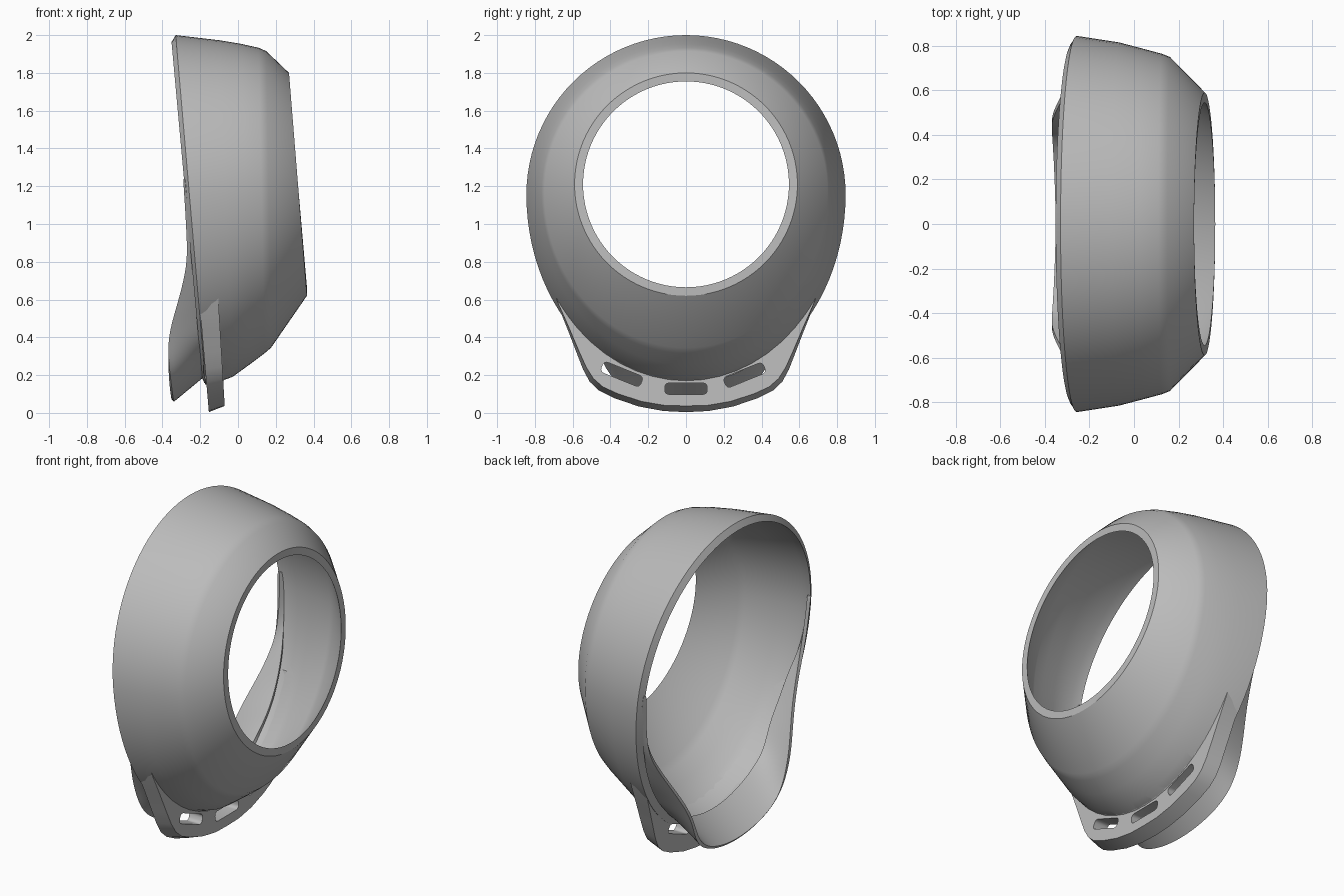
import bpy, bmesh, math
from mathutils import Vector

cube = bpy.data.objects.get("Cube")
if cube:
    bpy.data.objects.remove(cube, do_unlink=True)

grey = bpy.data.materials.new("plain grey")
grey.use_nodes = True
COLOUR = (0.5, 0.5, 0.5, 1)
grey.diffuse_color = COLOUR
grey.node_tree.nodes["Principled BSDF"].inputs["Base Color"].default_value = COLOUR


def make_object(name, bm):
    bmesh.ops.recalc_face_normals(bm, faces=bm.faces)
    mesh = bpy.data.meshes.new(name)
    bm.to_mesh(mesh)
    bm.free()
    mesh.materials.append(grey)
    obj = bpy.data.objects.new(name, mesh)
    bpy.context.collection.objects.link(obj)
    return obj


def grid(bm, rows, wrap_rows=False, wrap_cols=False):
    """Skin a list of point rows with quads."""
    verts = [[bm.verts.new(p) for p in row] for row in rows]
    n, m = len(rows), len(rows[0])
    for i in range(n if wrap_rows else n - 1):
        for j in range(m if wrap_cols else m - 1):
            a, b = verts[i], verts[(i + 1) % n]
            k = (j + 1) % m
            bm.faces.new((a[j], a[k], b[k], b[j]))
    return verts


def mirrored(half):
    """Half a row, starting on the centre line, made whole in y."""
    return [Vector((x, -y, z)) for x, y, z in reversed(half[1:])] + [Vector(p) for p in half]


def lower_egg(angle, width, depth):
    """Point on the lower half of the body's outline, angle from the bottom."""
    return width * math.sin(angle), 1.155 - depth * math.cos(angle)


def egg(station, count=96):
    """Round above, stretched below, lying in a tilted plane."""
    xt, zt, xb, zb, w = station
    zc = zt - w
    ring = []
    for i in range(count):
        a = 2 * math.pi * i / count
        c = math.cos(a)
        z = zc + c * (w if c > 0 else zc - zb)
        x = xb + (xt - xb) * (z - zb) / (zt - zb)
        ring.append(Vector((x, w * math.sin(a), z)))
    return ring


# Shell: x top, z top, x bottom, z bottom, half width
outer = [
    (-0.33, 2.00, -0.17, 0.14, 0.845),
    (-0.10, 1.973, -0.03, 0.19, 0.816),
    (0.02, 1.953, 0.06, 0.255, 0.788),
    (0.11, 1.933, 0.14, 0.315, 0.765),
    (0.15, 1.915, 0.175, 0.345, 0.75),
    (0.27, 1.80, 0.365, 0.62, 0.59),
]
# Inside wall, ending in a bevelled lip at the rim
inner = [
    (0.27, 1.755, 0.365, 0.665, 0.545),
    (0.138, 1.882, 0.16, 0.383, 0.717),
    (0.10, 1.90, 0.125, 0.352, 0.732),
    (0.015, 1.92, 0.05, 0.292, 0.755),
    (-0.10, 1.94, -0.03, 0.227, 0.783),
    (-0.287, 1.968, -0.125, 0.178, 0.815),
    (-0.352, 1.963, -0.19, 0.185, 0.805),
]
bm = bmesh.new()
grid(bm, [egg(s) for s in outer + inner], wrap_rows=True, wrap_cols=True)
shell = make_object("shell", bm)

# Strap tab: slanted outer edge, front face, and a fillet running up the shell
outline = [(0, 0.004), (0.12, 0.01), (0.25, 0.034), (0.38, 0.078), (0.46, 0.118),
           (0.51, 0.165), (0.545, 0.23), (0.58, 0.32), (0.63, 0.45), (0.68, 0.575),
           (0.712, 0.69)]
tab_rows = [[] for _ in range(5)]
for i, (y, z) in enumerate(outline):
    t = i / (len(outline) - 1)
    a = math.radians(63) * t
    fade = 1 - t
    yf, zf = y - 0.02 * min(1, 4 * t) * min(1, 2 * fade), z + 0.033 * fade
    foot = lower_egg(a, 0.825, 0.985)
    wall = lower_egg(a, 0.785, 0.925)
    root = lower_egg(a, 0.825, 0.985)

    def front(h):
        return -0.068 - 0.06 * h

    def back(h):
        return -0.154 - 0.085 * h

    points = [(back(z), y, z), (front(zf), yf, zf), (front(foot[1]), *foot),
              (front(wall[1]) + 0.07, *wall), (back(root[1]), *root)]
    for row, p in zip(tab_rows, points):
        row.append(p)
bm = bmesh.new()
verts = grid(bm, [mirrored(r) for r in tab_rows], wrap_rows=True)
for end in (0, -1):
    bm.faces.new([row[end] for row in verts])
tab = make_object("strap_tab", bm)

# Rear flap: flares backwards below, thins to a narrow lip up the sides,
# and leaves a slit where it stands off the rim
edge = [(-0.345, 0, 0.062), (-0.348, 0.14, 0.075), (-0.354, 0.29, 0.118), (-0.363, 0.405, 0.20),
        (-0.373, 0.46, 0.35), (-0.354, 0.515, 0.47), (-0.306, 0.60, 0.62),
        (-0.268, 0.70, 0.78), (-0.262, 0.76, 0.92), (-0.275, 0.79, 1.15),
        (-0.282, 0.793, 1.24)]
angles = [0, 10, 20, 29, 37, 46, 56, 67, 76, 90, 95]
base = []
for d in angles:
    stand_off = 0.03 if 45 < d < 70 else 0
    y, z = lower_egg(math.radians(d), 0.815 - stand_off, 0.955 - stand_off)
    base.append((-0.16 - 0.09 * z + stand_off, y, z))
middle = [tuple((Vector(p) + Vector(q)) / 2) for p, q in zip(base, edge)]
bm = bmesh.new()
grid(bm, [mirrored(r) for r in (base, middle, edge)])
flap = make_object("rear_flap", bm)
smooth = flap.modifiers.new("smooth", 'SUBSURF')
smooth.levels = smooth.render_levels = 2
thick = flap.modifiers.new("thick", 'SOLIDIFY')
thick.thickness = 0.02
thick.offset = 0

# Slot cutters: rounded bars running front to back
cutters = []
for y, z, tilt, x0 in ((-0.34, 0.205, -22, -0.222), (0, 0.128, 0, -0.21), (0.31, 0.20, 22, -0.222)):
    bm = bmesh.new()
    bmesh.ops.create_cube(bm, size=1)
    x1 = -0.03
    bmesh.ops.scale(bm, vec=(x1 - x0, 0.225, 0.06), verts=bm.verts)
    along = [e for e in bm.edges if abs((e.verts[0].co - e.verts[1].co).x) > 0.1]
    bmesh.ops.bevel(bm, geom=along, offset=0.022, segments=4, profile=0.5, affect='EDGES')
    cutter = make_object("slot_cutter", bm)
    cutter.location = ((x0 + x1) / 2, y, z)
    cutter.rotation_euler.x = math.radians(tilt)
    cutter.hide_render = True
    cutters.append(cutter)

# Cut the slots, then shade
for obj in (shell, tab, flap):
    for cutter in cutters:
        cut = obj.modifiers.new("slot", 'BOOLEAN')
        cut.operation = 'DIFFERENCE'
        cut.solver = 'EXACT'
        cut.object = cutter
    bpy.ops.object.select_all(action='DESELECT')
    obj.select_set(True)
    bpy.context.view_layer.objects.active = obj
    for mod in list(obj.modifiers):
        bpy.ops.object.modifier_apply(modifier=mod.name)
    bpy.ops.object.shade_smooth_by_angle(angle=math.radians(32))

for cutter in cutters:
    bpy.data.objects.remove(cutter, do_unlink=True)
